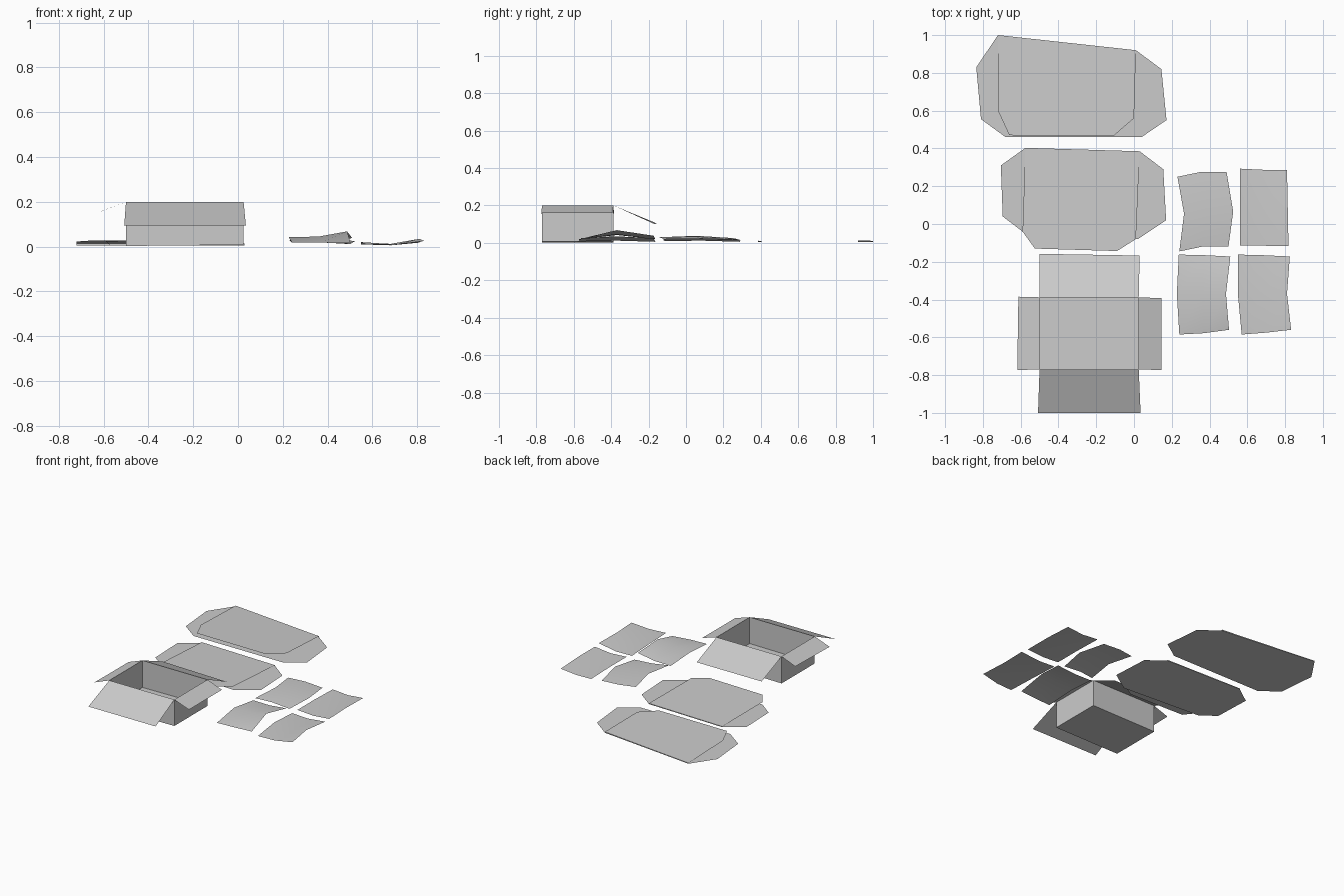
import bpy


def mesh(name, verts, faces, smooth=False):
    me = bpy.data.meshes.new(name)
    me.from_pydata(verts, [], faces)
    me.update()
    ob = bpy.data.objects.new(name, me)
    bpy.context.collection.objects.link(ob)
    for p in me.polygons:
        p.use_smooth = smooth
    return ob


# Open box: floor, four walls, four folded-out flaps
BX0, BX1, BY0, BY1, TOP = -0.50, 0.025, -0.77, -0.388, 0.20
base = [(BX0, BY0, 0.003), (BX1, BY0, 0.008), (BX1, BY1, 0.008), (BX0, BY1, 0.003)]
rim = [(x, y, TOP) for x, y, _ in base]
mesh("open_box_body", base + rim,
     [(3, 2, 1, 0)] + [(i, (i + 1) % 4, (i + 1) % 4 + 4, i + 4) for i in range(4)])

flaps = {
    "front": (0, [(0.035, -1.0, 0.095), (-0.508, -1.0, 0.095)]),
    "right": (1, [(0.145, -0.393, 0.16), (0.145, -0.773, 0.16)]),
    "back": (2, [(-0.50, -0.158, 0.105), (0.03, -0.167, 0.10)]),
    "left": (3, [(-0.618, -0.773, 0.155), (-0.612, -0.385, 0.158)]),
}
for side, (i, outer) in flaps.items():
    mesh("open_box_flap_" + side, [rim[i], rim[(i + 1) % 4]] + outer, [(0, 1, 2, 3)])


# Collapsed boxes: lower layer, sloping upper layer, narrow fold along the back
def collapsed_box(name, lower, upper, z_low, z_back, z_front):
    ys = [p[1] for p in upper]
    lo, hi = min(ys), max(ys)
    low = [(x, y, z_low) for x, y in lower]
    up = [(x, y, z_front + (z_back - z_front) * (y - lo) / (hi - lo)) for x, y in upper]
    n, m = len(low), len(up)
    mesh(name, low + up, [tuple(range(n)), tuple(range(n, n + m)), (0, 1, n + 1, n)])


collapsed_box("collapsed_box_large",
              [(-0.72, 1.0), (0.01, 0.92), (0.145, 0.82), (0.172, 0.55), (0.04, 0.46),
               (-0.68, 0.46), (-0.81, 0.555), (-0.835, 0.83)],
              [(-0.72, 1.0), (0.01, 0.92), (0.0, 0.56), (-0.11, 0.465),
               (-0.66, 0.47), (-0.72, 0.6)], 0.006, 0.011, 0.027)
collapsed_box("collapsed_box_small",
              [(-0.575, 0.403), (0.03, 0.385), (0.155, 0.29), (0.17, 0.02), (0.02, -0.08),
               (-0.59, -0.04), (-0.695, 0.04), (-0.705, 0.31)],
              [(-0.575, 0.403), (0.03, 0.385), (0.01, -0.08), (-0.09, -0.143),
               (-0.525, -0.13), (-0.59, -0.04)], 0.006, 0.011, 0.027)


# Loose cardboard sheets: 3 x 3 grids, rows from front to back
def sheet(name, rows):
    verts = [p for r in rows for p in r]
    faces = [(j * 3 + i, j * 3 + i + 1, j * 3 + i + 4, j * 3 + i + 3)
             for j in range(2) for i in range(2)]
    mesh(name, verts, faces, True)


sheet("sheet_front_left", [
    [(0.24, -0.585, 0.018), (0.37, -0.578, 0.018), (0.503, -0.56, 0.015)],
    [(0.227, -0.37, 0.042), (0.36, -0.37, 0.045), (0.487, -0.37, 0.068)],
    [(0.237, -0.162, 0.02), (0.37, -0.165, 0.02), (0.51, -0.172, 0.038)]])
sheet("sheet_front_right", [
    [(0.57, -0.585, 0.01), (0.70, -0.575, 0.008), (0.832, -0.56, 0.025)],
    [(0.55, -0.37, 0.02), (0.68, -0.37, 0.012), (0.81, -0.37, 0.035)],
    [(0.55, -0.162, 0.01), (0.68, -0.165, 0.006), (0.825, -0.172, 0.025)]])
sheet("sheet_back_left", [
    [(0.24, -0.145, 0.03), (0.36, -0.12, 0.022), (0.50, -0.12, 0.012)],
    [(0.265, 0.055, 0.038), (0.39, 0.06, 0.034), (0.525, 0.065, 0.025)],
    [(0.23, 0.25, 0.026), (0.35, 0.275, 0.02), (0.49, 0.275, 0.012)]])
sheet("sheet_back_right", [
    [(0.56, -0.115, 0.018), (0.69, -0.115, 0.010), (0.818, -0.117, 0.022)],
    [(0.56, 0.085, 0.018), (0.69, 0.085, 0.012), (0.814, 0.085, 0.025)],
    [(0.56, 0.293, 0.012), (0.685, 0.287, 0.006), (0.81, 0.287, 0.018)]])
